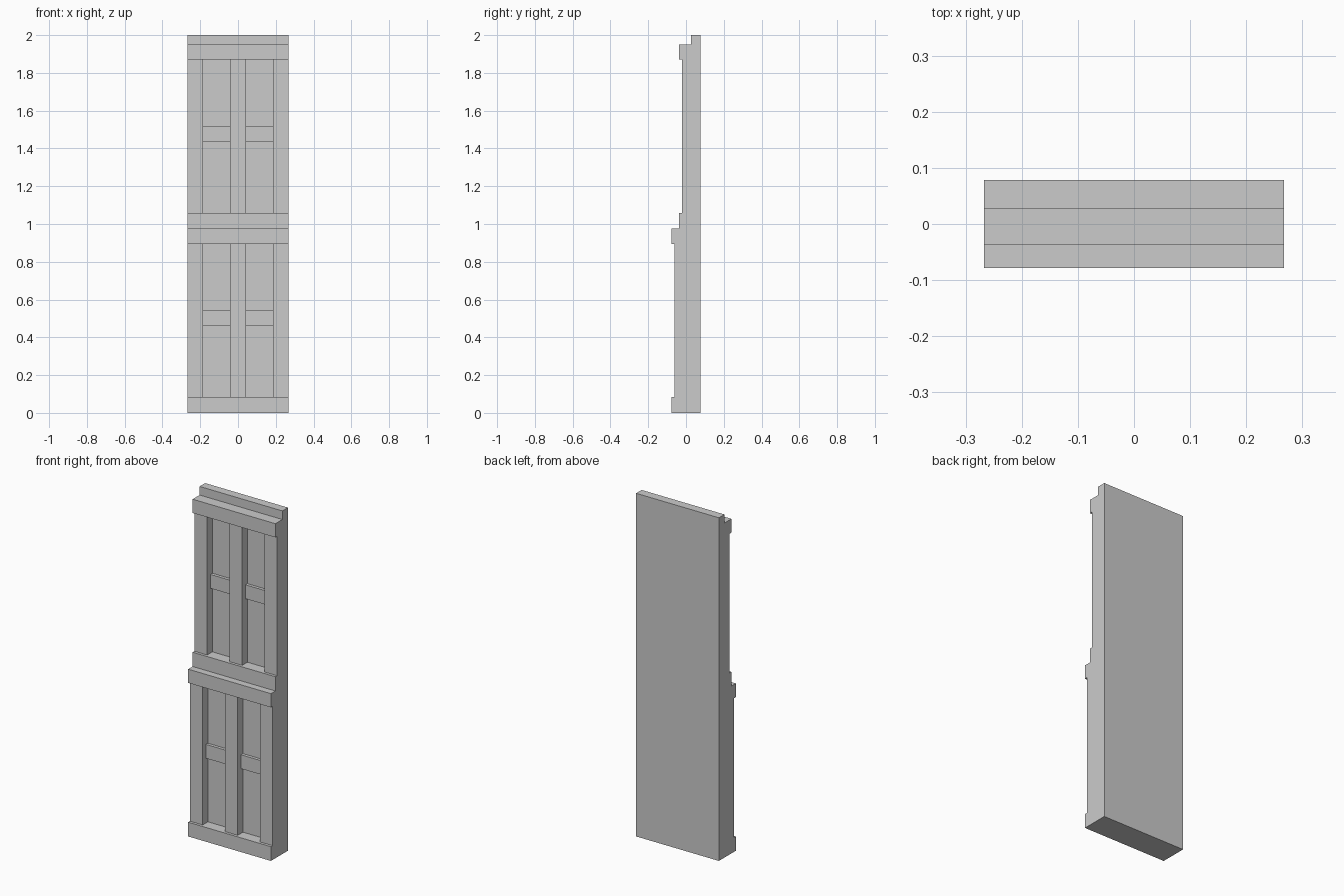
import bpy, bmesh

if "Cube" in bpy.data.objects:
    bpy.data.objects.remove(bpy.data.objects["Cube"])

W = 0.267        # half width
BACK = 0.078     # y of the flat back
STILE = 0.083    # stile width


def mesh_object(name, bm):
    bmesh.ops.recalc_face_normals(bm, faces=bm.faces)
    me = bpy.data.meshes.new(name)
    bm.to_mesh(me)
    bm.free()
    ob = bpy.data.objects.new(name, me)
    bpy.context.collection.objects.link(ob)
    return ob


def box(name, x, y, z, mirror=False):
    bm = bmesh.new()
    bmesh.ops.create_cube(bm, size=1)
    for v in bm.verts:
        v.co = [(r[0] + r[1]) / 2 + c * (r[1] - r[0]) for r, c in zip((x, y, z), v.co)]
    ob = mesh_object(name, bm)
    if mirror:
        m = ob.modifiers.new("mirror", 'MIRROR')
        m.use_mirror_merge = False
    return ob


# Stepped backing slab: side profile extruded across the width
upper_panel, lower_panel = 0.027, -0.014
step_z = 0.975
profile = [(BACK, 0), (lower_panel, 0), (lower_panel, step_z),
           (upper_panel, step_z), (upper_panel, 2.0), (BACK, 2.0)]
bm = bmesh.new()
face = bm.faces.new([bm.verts.new((-W, y, z)) for y, z in profile])
ext = bmesh.ops.extrude_face_region(bm, geom=[face])
bmesh.ops.translate(bm, vec=(2 * W, 0, 0),
                    verts=[g for g in ext["geom"] if isinstance(g, bmesh.types.BMVert)])
mesh_object("backing_slab", bm)


def frame_tier(prefix, base, panel, top):
    """Rails, stiles and cross bars in front of one panel."""
    rail, stile, bar = panel - 0.064, panel - 0.048, panel - 0.018
    z0, z1 = base + 0.083, top - 0.08
    # Full-width rails
    box(prefix + "_bottom_rail", (-W, W), (rail, panel), (base, z0))
    box(prefix + "_top_rail", (-W, W), (rail, panel), (z1, top))
    # Uprights
    box(prefix + "_side_stiles", (W - STILE, W), (stile, panel), (z0, z1), True)
    box(prefix + "_centre_stile", (-STILE / 2, STILE / 2), (stile, panel), (z0, z1))
    # Thin cross bars between the uprights
    box(prefix + "_cross_bars", (STILE / 2, W - STILE), (bar, panel),
        (base + 0.46, base + 0.541), True)


frame_tier("lower", 0.0, lower_panel, step_z)
frame_tier("upper", step_z, upper_panel, 1.95)
